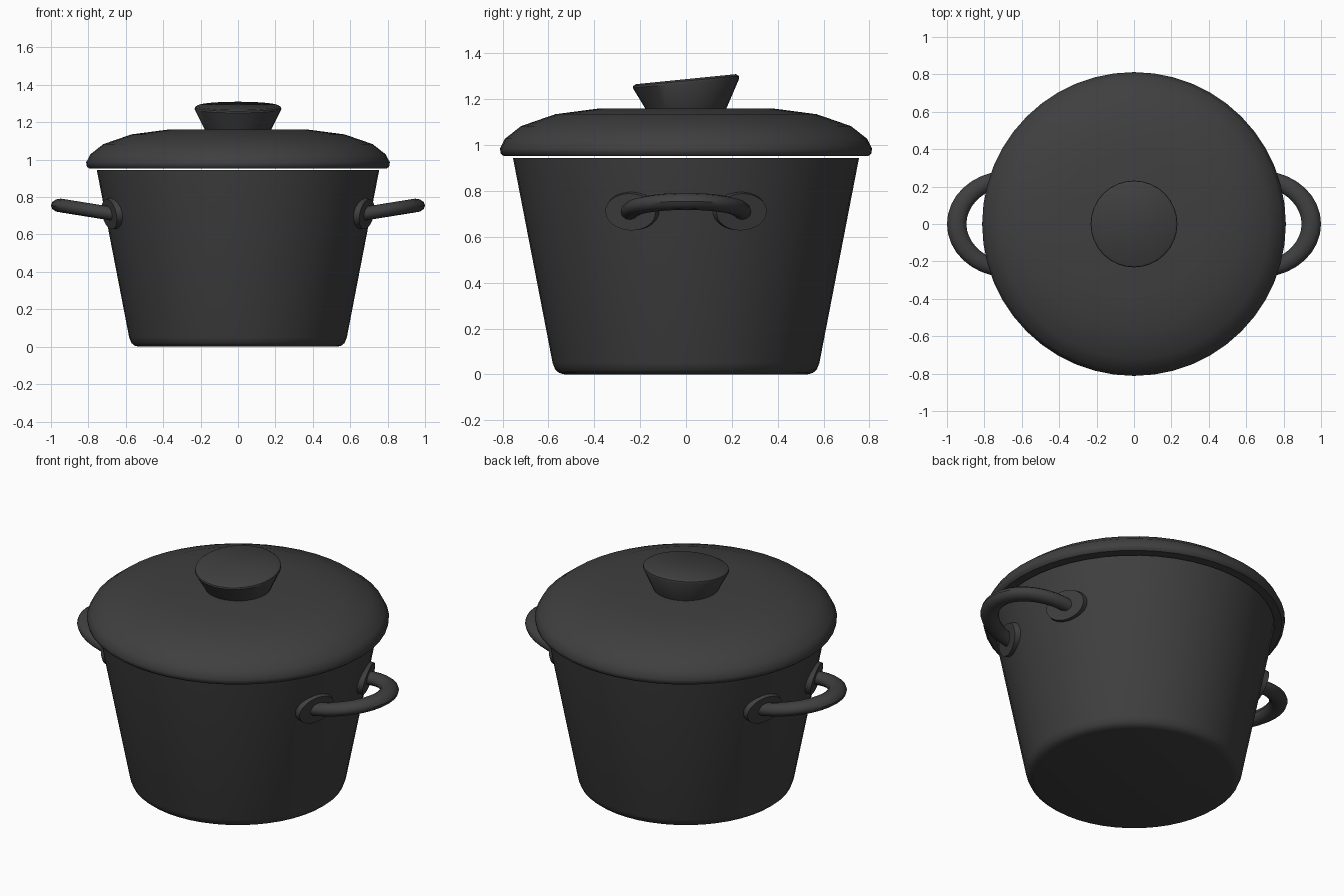
import bpy, bmesh
from math import sin, cos, pi, radians, atan2
from mathutils import Matrix, Vector

if "Cube" in bpy.data.objects:
    bpy.data.objects.remove(bpy.data.objects["Cube"])

# Single cast-iron colour
iron = bpy.data.materials.new("dark iron")
iron.use_nodes = True
COLOR = (0.05, 0.05, 0.05, 1)
iron.diffuse_color = COLOR
iron.node_tree.nodes["Principled BSDF"].inputs["Base Color"].default_value = COLOR


def finish(bm, name, angle=40):
    bmesh.ops.recalc_face_normals(bm, faces=bm.faces)
    mesh = bpy.data.meshes.new(name)
    bm.to_mesh(mesh)
    bm.free()
    mesh.materials.append(iron)
    obj = bpy.data.objects.new(name, mesh)
    bpy.context.collection.objects.link(obj)
    bpy.ops.object.select_all(action="DESELECT")
    obj.select_set(True)
    bpy.context.view_layer.objects.active = obj
    bpy.ops.object.shade_smooth_by_angle(angle=radians(angle))
    return obj


def lathe(profile, steps):
    """Spin an (r, z) profile that starts and ends on the z axis."""
    bm = bmesh.new()
    verts = [bm.verts.new((r, 0, z)) for r, z in profile]
    edges = [bm.edges.new(pair) for pair in zip(verts, verts[1:])]
    bmesh.ops.spin(bm, geom=verts + edges, axis=(0, 0, 1), cent=(0, 0, 0),
                   angle=2 * pi, steps=steps, use_merge=True)
    bmesh.ops.remove_doubles(bm, verts=bm.verts, dist=0.0005)
    return bm


# Hollow tapered pot with rounded base
finish(lathe([(0, 0), (0.53, 0), (0.553, 0.006), (0.57, 0.02), (0.582, 0.05),
              (0.755, 0.945), (0.72, 0.945), (0.55, 0.06), (0.52, 0.035),
              (0, 0.035)], 48), "pot_body")

# Domed lid with a rolled rim
finish(lathe([(0, 0.952), (0.795, 0.952), (0.808, 0.963), (0.812, 0.985),
              (0.79, 1.028), (0.72, 1.083), (0.57, 1.135), (0.38, 1.16),
              (0, 1.16)], 48), "lid")

# Flared knob whose top slants up toward the back
knob = lathe([(0, 1.15), (0.172, 1.15), (0.232, 1.27), (0.23, 1.28),
              (0.218, 1.288), (0, 1.288)], 32)
for v in knob.verts:
    v.co.z += 0.1 * v.co.y * max(0, (v.co.z - 1.15) / 0.138)
finish(knob, "lid_knob")


def handle(side, name):
    """Sweep an oval section along a half ellipse that rises outward."""
    bm = bmesh.new()
    rings, steps, sides = [], 18, 12
    for i in range(steps + 1):
        a = -pi / 2 + pi * i / steps
        centre = Vector((0.655 + 0.293 * cos(a), 0.245 * sin(a), 0))
        centre.z = 0.708 + 0.16 * (centre.x - 0.655)
        out = Vector((cos(a) / 0.293, sin(a) / 0.245, 0)).normalized()
        wide = 0.04 + 0.012 * cos(a)
        ring = []
        for j in range(sides):
            b = 2 * pi * j / sides
            p = centre + out * wide * cos(b) + Vector((0, 0, 0.037 * sin(b)))
            ring.append(bm.verts.new((p.x * side, p.y, p.z)))
        rings.append(ring)
    for r1, r2 in zip(rings, rings[1:]):
        for j in range(sides):
            k = (j + 1) % sides
            bm.faces.new((r1[j], r1[k], r2[k], r2[j]))
    bm.faces.new(rings[0])
    bm.faces.new(rings[-1])
    finish(bm, name)


def mount(side, end, name):
    """Oval plate lying against the sloped wall."""
    bm = bmesh.new()
    bmesh.ops.create_cone(bm, cap_ends=True, segments=32, radius1=1,
                          radius2=0.94, depth=0.04)
    bmesh.ops.scale(bm, verts=bm.verts, vec=(0.087, 0.123, 1))
    turn = atan2(end * 0.236, side * 0.67)
    place = (Matrix.Translation((side * 0.67, end * 0.236, 0.712))
             @ Matrix.Rotation(turn, 4, "Z")
             @ Matrix.Rotation(radians(90 + 10.6), 4, "Y"))
    bmesh.ops.transform(bm, matrix=place, verts=bm.verts)
    finish(bm, name)


# Two side handles, each with a front and a back mount
for side, label in ((1, "left"), (-1, "right")):
    handle(side, label + "_handle")
    for end, where in ((-1, "front"), (1, "back")):
        mount(side, end, label + "_" + where + "_handle_mount")
